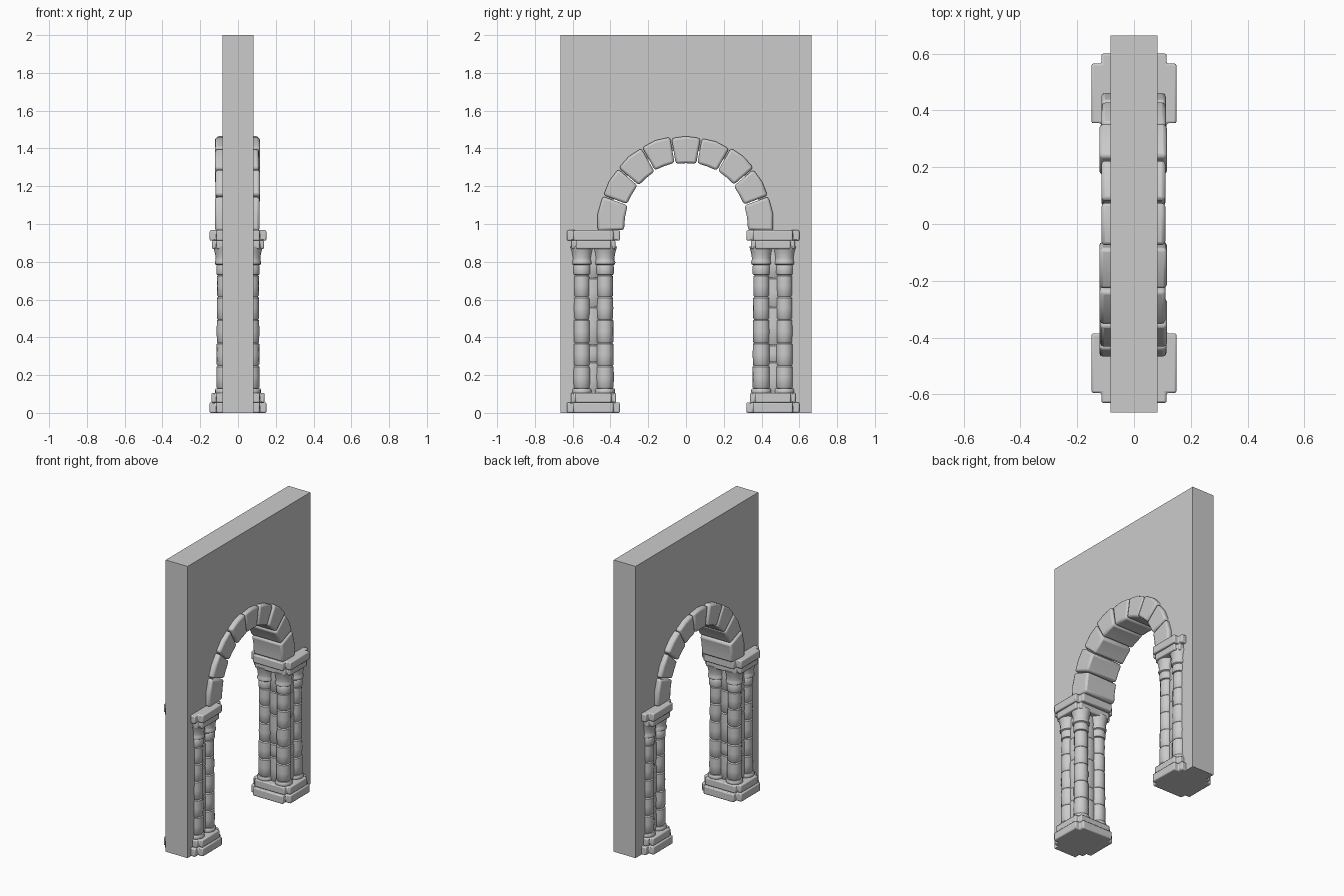
import bpy, bmesh, math, random
from mathutils import Vector

random.seed(4)
if "Cube" in bpy.data.objects:
    bpy.data.objects.remove(bpy.data.objects["Cube"])

stone = bpy.data.materials.new("grey stone")
stone.use_nodes = True
grey = (0.6, 0.6, 0.6, 1)
stone.diffuse_color = grey
stone.node_tree.nodes["Principled BSDF"].inputs["Base Color"].default_value = grey


def finish(bm, name, bevel=0, smooth=True):
    """Turn a bmesh into a named stone object with worn, rounded edges."""
    bmesh.ops.recalc_face_normals(bm, faces=bm.faces)
    mesh = bpy.data.meshes.new(name)
    bm.to_mesh(mesh)
    bm.free()
    mesh.materials.append(stone)
    ob = bpy.data.objects.new(name, mesh)
    bpy.context.collection.objects.link(ob)
    if bevel:
        mod = ob.modifiers.new("worn edges", "BEVEL")
        mod.width, mod.segments, mod.limit_method = bevel, 2, "ANGLE"
    if smooth:
        bpy.ops.object.select_all(action="DESELECT")
        ob.select_set(True)
        bpy.context.view_layer.objects.active = ob
        bpy.ops.object.shade_smooth_by_angle(angle=math.radians(40))
    return ob


def prism(name, outline, offset, bevel=0, smooth=True):
    """Extrude a closed outline of 3D points along the offset."""
    bm = bmesh.new()
    face = bm.faces.new([bm.verts.new(p) for p in outline])
    ext = bmesh.ops.extrude_face_region(bm, geom=[face])["geom"]
    new = [v for v in ext if isinstance(v, bmesh.types.BMVert)]
    bmesh.ops.translate(bm, verts=new, vec=offset)
    if face.is_valid is False or not any(
            len(f.verts) == len(outline) and all(v not in new for v in f.verts) for f in bm.faces):
        bm.faces.new([v for v in bm.verts if v not in new])
    return finish(bm, name, bevel, smooth)


def lathe(name, profile, centre, sides):
    """Stack rings of (radius, height) into a turned column."""
    bm = bmesh.new()
    rings = []
    for r, z in profile:
        rings.append([bm.verts.new((centre[0] + r * math.cos(a), centre[1] + r * math.sin(a), z))
                      for a in (math.tau * i / sides for i in range(sides))])
    for low, high in zip(rings, rings[1:]):
        for i in range(sides):
            j = (i + 1) % sides
            bm.faces.new((low[i], low[j], high[j], high[i]))
    bm.faces.new(rings[0])
    bm.faces.new(rings[-1])
    return finish(bm, name)


def drums(joints, r_low, r_high, groove=0.006):
    """Profile of stacked drums with a rounded groove at every joint."""
    pts = []
    for a, b in zip(joints, joints[1:]):
        t = (a - joints[0]) / (joints[-1] - joints[0])
        r = r_low + (r_high - r_low) * t
        pts += [(r - groove, a), (r - 0.001, a + groove), (r, (a + b) / 2),
                (r - 0.001, b - groove), (r - groove, b - 0.001)]
    return pts


def slab(name, y, z0, z1, shrink):
    """Block with notched corners, used for plinths and imposts."""
    w, d, nx, ny = 0.15 - shrink, 0.14 - shrink * 2, 0.115, 0.105 - shrink
    corner = [(w, 0), (w, ny), (nx, ny), (nx, d)]
    quad = corner[1:]
    pts = quad + [(-a, b) for a, b in reversed(quad)]
    pts += [(-a, -b) for a, b in quad] + [(a, -b) for a, b in reversed(quad)]
    prism(name, [(a, y + b, z0) for a, b in pts], Vector((0, 0, z1 - z0)), 0.007)


# Wall with an arched opening
ARCH_Z, OPEN_R = 0.985, 0.41
HALF_X, HALF_Y = 0.083, 0.665
outline = [(-HALF_Y, 0), (-HALF_Y, 2), (HALF_Y, 2), (HALF_Y, 0), (0.46, 0), (0.46, 0.93), (OPEN_R, 0.93)]
outline += [(OPEN_R * math.cos(a), ARCH_Z + OPEN_R * math.sin(a))
            for a in (math.pi * i / 24 for i in range(25))]
outline += [(-OPEN_R, 0.93), (-0.49, 0.93), (-0.49, 0)]
prism("wall", [(-HALF_X, y, z) for y, z in outline], Vector((HALF_X * 2, 0, 0)), smooth=False)

# Piers: plinth, clustered columns and impost
shaft = [(0.05, 0.10), (0.054, 0.108), (0.054, 0.122), (0.049, 0.13)]
shaft += drums([0.13, 0.25, 0.37, 0.495, 0.615, 0.73], 0.047, 0.042)
capital = [(0.044, 0.732), (0.047, 0.738), (0.047, 0.775), (0.044, 0.782), (0.053, 0.787),
           (0.055, 0.797), (0.051, 0.807), (0.05, 0.82), (0.055, 0.85), (0.064, 0.88)]
core = drums([0.10, 0.27, 0.36, 0.56, 0.715, 0.88], 0.09, 0.088)
for side, y in (("left_end", 0.46), ("right_end", -0.49)):
    slab("plinth_lower_" + side, y, 0, 0.056, 0)
    slab("plinth_upper_" + side, y, 0.054, 0.106, 0.01)
    slab("impost_lower_" + side, y, 0.868, 0.914, 0.012)
    slab("impost_upper_" + side, y, 0.912, 0.967, 0)
    lathe("core_column_" + side, core, (0, y + math.copysign(0.01, y)), 16)
    for sx in (-1, 1):
        for sy in (-1, 1):
            lathe("column_" + side, shaft + capital, (sx * 0.068, y + sy * 0.061), 16)

# Ring of nine wedge-shaped arch stones
COUNT = 9
step = math.pi / COUNT
for k in range(COUNT):
    a0, a1 = k * step + 0.008, (k + 1) * step - 0.008
    if k == 0:
        a0 = -0.05
    if k == COUNT - 1:
        a1 = math.pi + 0.05
    grow = random.uniform(-0.004, 0.006)
    bottom, top = 0.342 + random.uniform(-0.004, 0.004), 0.478 + grow
    mid = (a0 + a1) / 2
    ring = [(bottom, a0), (top, a0), (top + 0.004, mid), (top, a1), (bottom, a1), (bottom - 0.002, mid)]
    pts = [(r * 0.97 * math.cos(a), max(0.964, ARCH_Z + r * math.sin(a))) for r, a in ring]
    back, front = -0.117 - grow, 0.113 + random.uniform(-0.005, 0.005)
    prism("arch_stone", [(back, y, z) for y, z in pts], Vector((front - back, 0, 0)), 0.013)
